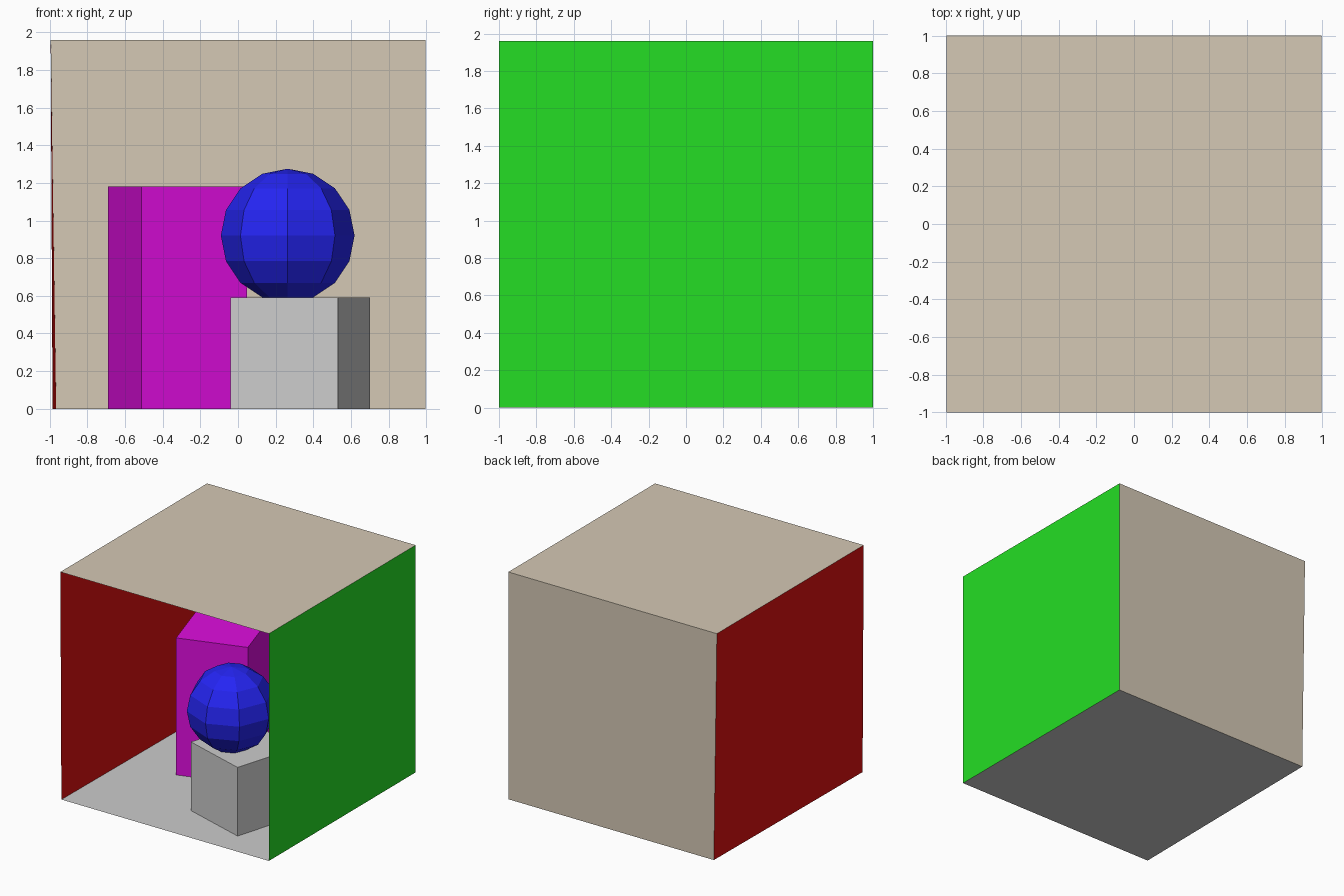
import bpy, bmesh
from mathutils import Vector

if "Cube" in bpy.data.objects:
    bpy.data.objects.remove(bpy.data.objects["Cube"])


def paint(obj, rgb):
    if rgb:
        mat = bpy.data.materials.new(obj.name + "_colour")
        mat.diffuse_color = (*rgb, 1)
        mat.use_nodes = True
        mat.node_tree.nodes["Principled BSDF"].inputs["Base Color"].default_value = mat.diffuse_color
        obj.data.materials.append(mat)


def finish(name, bm, rgb=None):
    mesh = bpy.data.meshes.new(name)
    bm.to_mesh(mesh)
    bm.free()
    obj = bpy.data.objects.new(name, mesh)
    bpy.context.collection.objects.link(obj)
    paint(obj, rgb)
    return obj


def panel(name, corners, rgb=None):
    bm = bmesh.new()
    bm.faces.new([bm.verts.new(c) for c in corners])
    return finish(name, bm, rgb)


def block(name, footprint, height, rgb=None):
    bm = bmesh.new()
    base = bm.faces.new([bm.verts.new((x, y, 0)) for x, y in footprint])
    top = bmesh.ops.extrude_face_region(bm, geom=[base], use_keep_orig=True)
    bmesh.ops.translate(bm, vec=Vector((0, 0, height)),
                        verts=[v for v in top["geom"] if isinstance(v, bmesh.types.BMVert)])
    bmesh.ops.recalc_face_normals(bm, faces=bm.faces)
    return finish(name, bm, rgb)


CREAM = (0.66, 0.58, 0.46)
H = 1.96

# Room corners: the left wall leans slightly outward
fl, fr, br, bl = (-0.985, -1, 0), (0.995, -1, 0), (0.995, 1, 0), (-0.966, 1, 0)
tfl, tfr, tbr, tbl = (-0.995, -1, H), (0.995, -1, H), (0.995, 1, H), (-0.995, 1, H)

# Room shell of single-sheet walls, open at the front
panel("floor", (fl, fr, br, bl))
panel("ceiling", (tfl, tbl, tbr, tfr), CREAM)
panel("back_wall", (bl, br, tbr, tbl), CREAM)
panel("right_wall", (br, fr, tfr, tbr), (0.018, 0.73, 0.018))
panel("left_wall", (fl, bl, tbl, tfl), (0.73, 0.005, 0.005))

# Turned blocks standing on the floor
block("short_block", [(0.53, -0.763), (0.70, -0.192), (0.138, -0.025), (-0.04, -0.586)], 0.592)
block("tall_block", [(-0.512, -0.113), (0.049, 0.064), (-0.128, 0.635), (-0.69, 0.458)],
      1.182, (0.73, 0.004, 0.73))

# Faceted ball resting on the short block
bm = bmesh.new()
bmesh.ops.create_uvsphere(bm, u_segments=8, v_segments=8, radius=0.355)
ball = finish("ball", bm, (0.018, 0.018, 0.89))
ball.location = (0.264, -0.465, 0.92)
